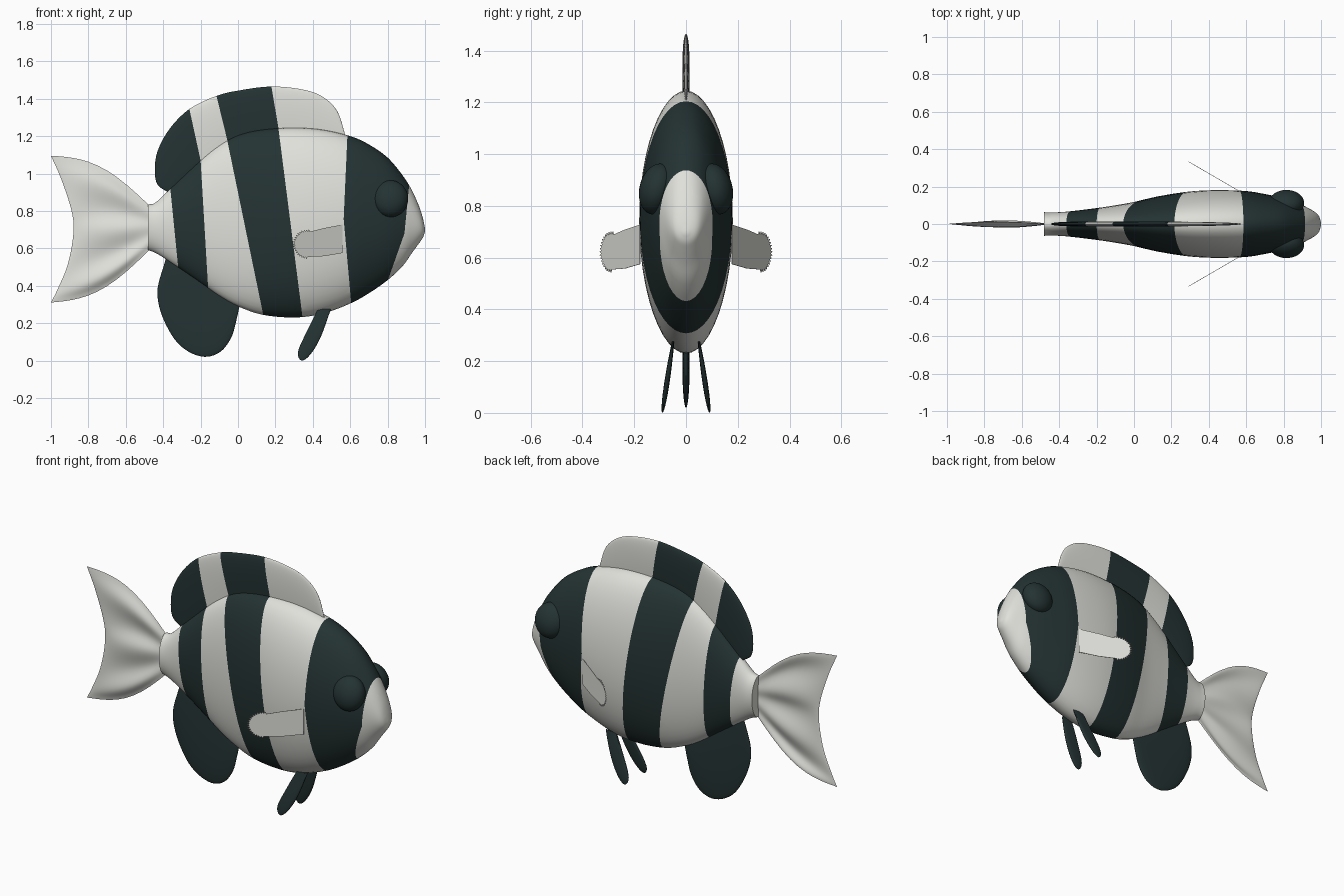
import bpy, bmesh, math
from mathutils import Vector

if "Cube" in bpy.data.objects:
    bpy.data.objects.remove(bpy.data.objects["Cube"])


def material(name, rgb):
    m = bpy.data.materials.new(name)
    m.diffuse_color = (*rgb, 1)
    m.use_nodes = True
    m.node_tree.nodes["Principled BSDF"].inputs["Base Color"].default_value = m.diffuse_color
    return m


WHITE = material("pearl white", (0.75, 0.75, 0.71))
DARK = material("dark teal", (0.018, 0.033, 0.033))


def spline(pts, n):
    """n + 1 points along a smooth curve through pts."""
    pts = [Vector(p) for p in pts]
    p = [2 * pts[0] - pts[1]] + pts + [2 * pts[-1] - pts[-2]]
    out = []
    for i in range(n + 1):
        u = i / n * (len(pts) - 1)
        k = min(int(u), len(pts) - 2)
        t = u - k
        a, b, c, d = p[k:k + 4]
        out.append(0.5 * (2 * b + (c - a) * t + (2 * a - 5 * b + 4 * c - d) * t * t
                          + (3 * b - a - 3 * c + d) * t ** 3))
    return out


def finish(name, bm, mats, lines=(), rule=None, angle=50):
    """Cut along stripe edges, colour the faces by rule and make the object."""
    for (x1, z1), (x2, z2) in lines:
        bmesh.ops.bisect_plane(bm, geom=bm.verts[:] + bm.edges[:] + bm.faces[:], dist=1e-5,
                               plane_co=(x1, 0, z1), plane_no=(z2 - z1, 0, x1 - x2))
    bmesh.ops.recalc_face_normals(bm, faces=bm.faces[:])
    if rule:
        for f in bm.faces:
            c = f.calc_center_median()
            f.material_index = int(rule(c.x, c.z))
    me = bpy.data.meshes.new(name)
    bm.to_mesh(me)
    bm.free()
    for m in mats:
        me.materials.append(m)
    ob = bpy.data.objects.new(name, me)
    bpy.context.collection.objects.link(ob)
    bpy.ops.object.select_all(action='DESELECT')
    ob.select_set(True)
    bpy.context.view_layer.objects.active = ob
    bpy.ops.object.shade_smooth_by_angle(angle=math.radians(angle))
    return ob


def at(line, z):
    """x of a slanted stripe edge at height z."""
    (x1, z1), (x2, z2) = line
    return x1 + (x2 - x1) * (z - z1) / (z2 - z1)


# Body: elliptical rings (x, top, bottom, half width) along the length
rings = spline([(-0.48, 0.835, 0.59, 0.063), (-0.44, 0.845, 0.575, 0.062), (-0.36, 0.92, 0.525, 0.066),
                (-0.2, 1.07, 0.415, 0.085), (-0.1, 1.15, 0.345, 0.1), (0, 1.205, 0.29, 0.118),
                (0.13, 1.235, 0.245, 0.148), (0.3, 1.245, 0.23, 0.174), (0.45, 1.235, 0.25, 0.181),
                (0.6, 1.2, 0.305, 0.176), (0.7, 1.155, 0.36, 0.16), (0.8, 1.085, 0.43, 0.138),
                (0.88, 0.99, 0.505, 0.11), (0.93, 0.91, 0.575, 0.086), (0.97, 0.82, 0.63, 0.062),
                (0.99, 0.755, 0.66, 0.04), (1.0, 0.705, 0.69, 0.008)], 64)
N = 48
bm = bmesh.new()
loops = []
for x, top, bot, w in rings:
    loops.append([bm.verts.new((x, w * math.cos(2 * math.pi * i / N),
                                (top + bot) / 2 + (top - bot) / 2 * math.sin(2 * math.pi * i / N)))
                  for i in range(N)])
for a, b in zip(loops, loops[1:]):
    for i in range(N):
        j = (i + 1) % N
        bm.faces.new((a[i], a[j], b[j], b[i]))
bm.faces.new(loops[0])
bm.faces.new(loops[-1])

# Stripe edges from tail to face
T1, T2 = ((-0.36, 0.9), (-0.32, 0.5)), ((-0.2, 1.07), (-0.16, 0.39))
M1, M2 = ((-0.06, 1.19), (0.135, 0.245)), ((0.215, 1.25), (0.345, 0.23))
H1, H2 = ((0.585, 1.205), (0.565, 0.757)), ((0.565, 0.757), (0.605, 0.31))
F1, F2 = ((0.915, 0.94), (0.89, 0.68)), ((0.89, 0.68), (0.805, 0.44))


def body_dark(x, z):
    return (at(T1, z) < x < at(T2, z) or at(M1, z) < x < at(M2, z)
            or max(at(H1, z), at(H2, z)) < x < min(at(F1, z), at(F2, z)))


finish("body", bm, [WHITE, DARK], (T1, T2, M1, M2, H1, H2, F1, F2), body_dark)


def fin(name, base, outer, thick, mats, lines=(), rule=None, bulge=0, offset=None, rows=14, cols=48):
    """Lens-thick fin lofted from a base curve to an outer curve, both (x, z)."""
    A, B = spline(base, cols), spline(outer, cols)
    bm = bmesh.new()
    for side in (-1, 1):
        grid = []
        for r in range(rows + 1):
            s = math.sin(r / rows * math.pi / 2)
            row = []
            for c in range(cols + 1):
                t = c / cols
                p = A[c].lerp(B[c], s)
                x, z = p.x, p.y + bulge * math.sin(math.pi * s) * (1 - 2 * t)
                h = thick * (0.3 + 1.2 * s) * math.sqrt(max(0, (1 - s) * math.sin(math.pi * t)))
                y = side * h + (offset(z, s, t) if offset else 0)
                row.append(bm.verts.new((x, y, z)))
            grid.append(row)
        for a, b in zip(grid, grid[1:]):
            for c in range(cols):
                bm.faces.new((a[c], a[c + 1], b[c + 1], b[c]))
    bmesh.ops.remove_doubles(bm, verts=bm.verts[:], dist=2e-4)
    bmesh.ops.dissolve_degenerate(bm, edges=bm.edges[:], dist=1e-5)
    return finish(name, bm, mats, lines, rule, 60)


# Dorsal fin with its own stripe edges
D1 = ((-0.26, 1.345), (-0.2, 1.07))
D2, D3 = ((-0.115, 1.415), (-0.06, 1.19)), ((0.18, 1.457), (0.215, 1.25))
fin("dorsal_fin",
    [(-0.36, 0.89), (-0.2, 1.04), (0, 1.175), (0.25, 1.22), (0.575, 1.19)],
    [(-0.375, 0.9), (-0.43, 0.94), (-0.445, 1.015), (-0.43, 1.12), (-0.365, 1.24), (-0.26, 1.345),
     (-0.115, 1.415), (0, 1.443), (0.17, 1.465), (0.33, 1.452), (0.445, 1.415), (0.53, 1.335), (0.575, 1.2)],
    0.022, [WHITE, DARK], (D1, D2, D3),
    lambda x, z: x < at(D1, z) or at(D2, z) < x < at(D3, z))

# Anal fin
fin("anal_fin", [(-0.385, 0.55), (-0.2, 0.44), (0.01, 0.31)],
    [(-0.39, 0.53), (-0.43, 0.38), (-0.41, 0.25), (-0.34, 0.115), (-0.26, 0.045), (-0.17, 0.02),
     (-0.09, 0.05), (-0.035, 0.125), (-0.01, 0.21), (0.01, 0.3)], 0.022, [DARK])

# Tail fin, gently rippled
fin("tail_fin", [(-0.47, 0.825), (-0.47, 0.71), (-0.47, 0.595)],
    [(-1, 1.095), (-0.945, 0.97), (-0.89, 0.8), (-0.88, 0.68), (-0.91, 0.515), (-0.965, 0.38), (-1, 0.31)],
    0.012, [WHITE], bulge=0.075,
    offset=lambda z, s, t: 0.012 * math.sin(math.pi * s) * math.cos(6 * math.pi * t))

for side, label in ((-1, "right"), (1, "left")):
    # Pelvic fin, splayed outwards
    fin(label + "_pelvic_fin", [(0.425, 0.275), (0.495, 0.275)],
        [(0.425, 0.27), (0.365, 0.15), (0.32, 0.045), (0.34, 0.0), (0.385, 0.03), (0.44, 0.12), (0.495, 0.27)],
        0.016, [DARK], offset=lambda z, s, t: side * (0.05 + (0.275 - z) * 0.15), cols=24)

    # Pectoral fin: thin plate with a frayed round tip
    outline = [(0.56, 0.727), (0.46, 0.708)]
    for i in range(41):
        a = math.radians(80 + 190 * i / 40)
        r = 0.08 if i % 2 else 0.068
        outline.append((0.372 + r * math.cos(a), 0.622 + r * math.sin(a)))
    outline += [(0.46, 0.558), (0.56, 0.575)]
    bm = bmesh.new()
    bm.faces.new([bm.verts.new((x, side * (0.176 + (0.56 - x) * 0.58), z)) for x, z in outline])
    ext = bmesh.ops.extrude_face_region(bm, geom=bm.faces[:])
    for v in ext["geom"]:
        if isinstance(v, bmesh.types.BMVert):
            v.co.y += side * 0.003
    finish(label + "_pectoral_fin", bm, [WHITE], angle=30)

    # Eye: flattened ball leaning inwards
    bm = bmesh.new()
    bmesh.ops.create_uvsphere(bm, u_segments=32, v_segments=20, radius=1)
    eye = finish(label + "_eye", bm, [DARK])
    eye.scale = (0.095, 0.068, 0.1)
    eye.rotation_euler = (side * math.radians(14), 0, 0)
    eye.location = (0.815, side * 0.112, 0.865)
